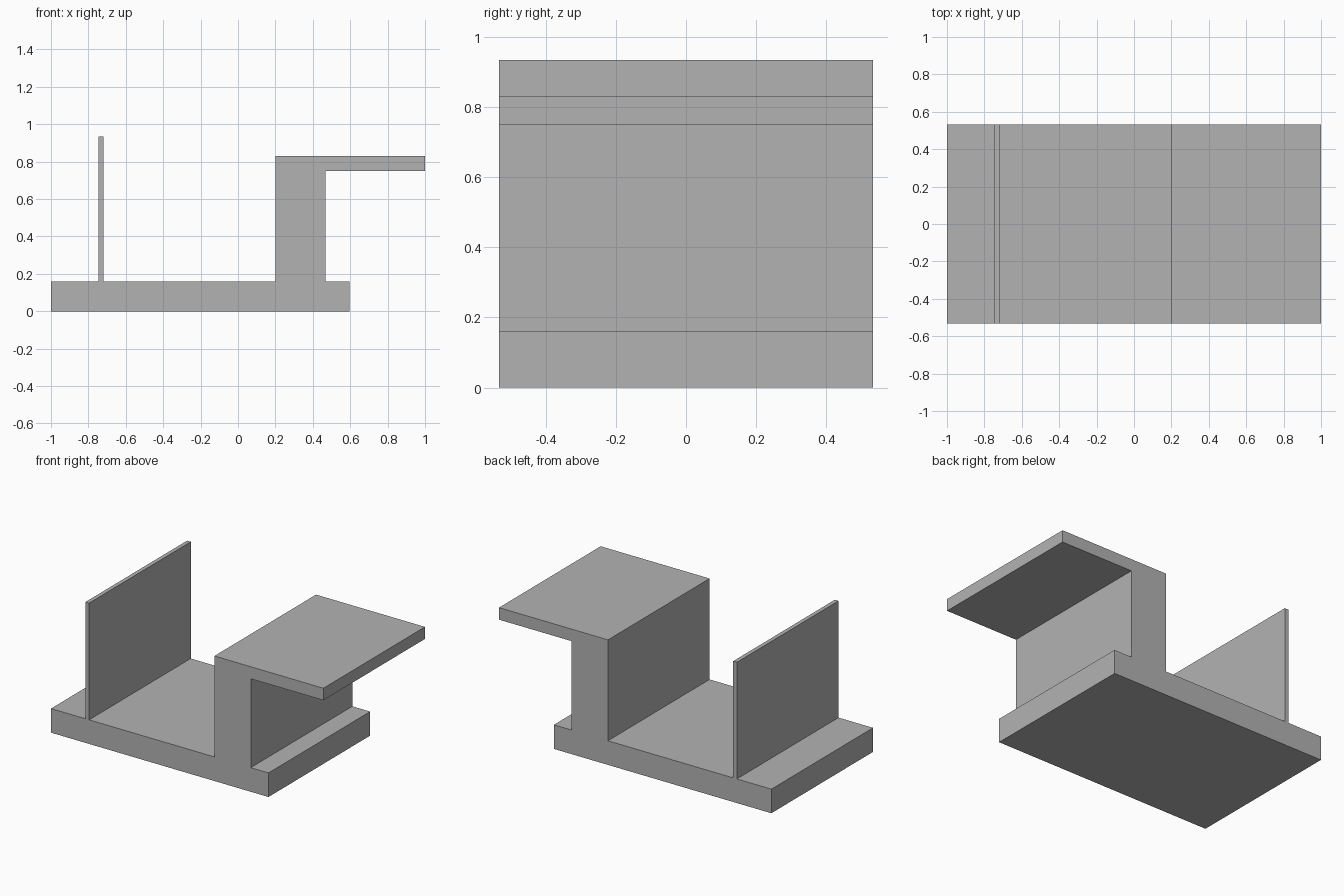
import bpy
import bmesh

cube = bpy.data.objects.get("Cube")
if cube:
    bpy.data.objects.remove(cube, do_unlink=True)

HALF_DEPTH = 0.533

# Single grey material
grey = bpy.data.materials.new("plain grey")
grey.use_nodes = True
colour = (0.45, 0.45, 0.45, 1)
grey.diffuse_color = colour
grey.node_tree.nodes["Principled BSDF"].inputs["Base Color"].default_value = colour


def extrude_profile(name, points):
    """Extrude an (x, z) outline along y into a flat-shaded solid."""
    bm = bmesh.new()
    face = bm.faces.new([bm.verts.new((x, -HALF_DEPTH, z)) for x, z in points])
    result = bmesh.ops.extrude_face_region(bm, geom=[face])
    verts = [g for g in result["geom"] if isinstance(g, bmesh.types.BMVert)]
    bmesh.ops.translate(bm, verts=verts, vec=(0, 2 * HALF_DEPTH, 0))
    bmesh.ops.recalc_face_normals(bm, faces=bm.faces)
    mesh = bpy.data.meshes.new(name)
    bm.to_mesh(mesh)
    bm.free()
    mesh.materials.append(grey)
    obj = bpy.data.objects.new(name, mesh)
    bpy.context.collection.objects.link(obj)
    return obj


# Heights of the base, overhanging shelf and upright panel
base_top, shelf_bottom, shelf_top, panel_top = 0.16, 0.75, 0.83, 0.935
base_left, base_right, shelf_end = -1.0, 0.597, 1.0
panel_left, panel_right = -0.747, -0.72
post_left, post_right = 0.2, 0.467

# One continuous section: base, thin panel, post and cantilevered shelf
extrude_profile("base_with_panel_and_shelf", [
    (base_left, 0), (base_right, 0), (base_right, base_top),
    (post_right, base_top), (post_right, shelf_bottom),
    (shelf_end, shelf_bottom), (shelf_end, shelf_top),
    (post_left, shelf_top), (post_left, base_top),
    (panel_right, base_top), (panel_right, panel_top),
    (panel_left, panel_top), (panel_left, base_top),
    (base_left, base_top),
])
